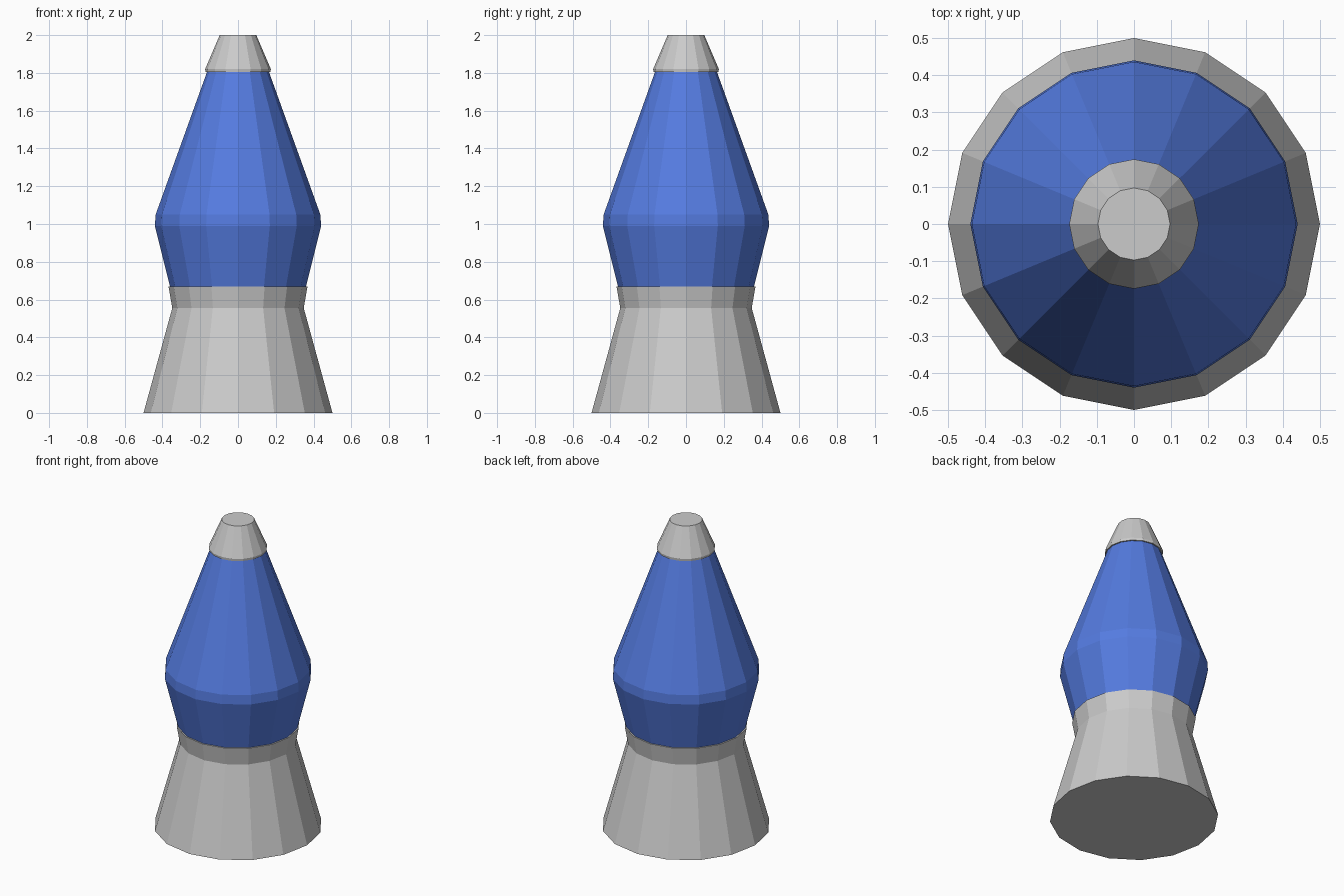
import bpy, bmesh
from math import cos, sin, tau

if "Cube" in bpy.data.objects:
    bpy.data.objects.remove(bpy.data.objects["Cube"])

SIDES = 16

def lathe(name, profile, material=None):
    """Closed faceted solid of revolution from (radius, z) points, bottom to top."""
    bm = bmesh.new()
    rings = [[bm.verts.new((r * cos(tau * i / SIDES), r * sin(tau * i / SIDES), z))
              for i in range(SIDES)] for r, z in profile]
    for low, high in zip(rings, rings[1:]):
        for i in range(SIDES):
            j = (i + 1) % SIDES
            bm.faces.new((low[i], low[j], high[j], high[i]))
    bm.faces.new(rings[0][::-1])
    bm.faces.new(rings[-1])
    mesh = bpy.data.meshes.new(name)
    bm.to_mesh(mesh)
    bm.free()
    if material:
        mesh.materials.append(material)
    obj = bpy.data.objects.new(name, mesh)
    bpy.context.collection.objects.link(obj)
    return obj

blue = bpy.data.materials.new("blue_glass")
blue.diffuse_color = (0.09, 0.2, 0.75, 1)
blue.use_nodes = True
blue.node_tree.nodes["Principled BSDF"].inputs["Base Color"].default_value = blue.diffuse_color

# Flared stand with a narrow waist and rim
lathe("base", [(0.5, 0), (0.348, 0.555), (0.368, 0.67)])
# Blue glass vessel, widest just below the middle
lathe("glass_body", [(0.36, 0.67), (0.44, 0.99), (0.436, 1.05), (0.164, 1.805)], blue)
# Tapered cap with a small lip
lathe("cap", [(0.172, 1.805), (0.174, 1.82), (0.097, 2.0)])
